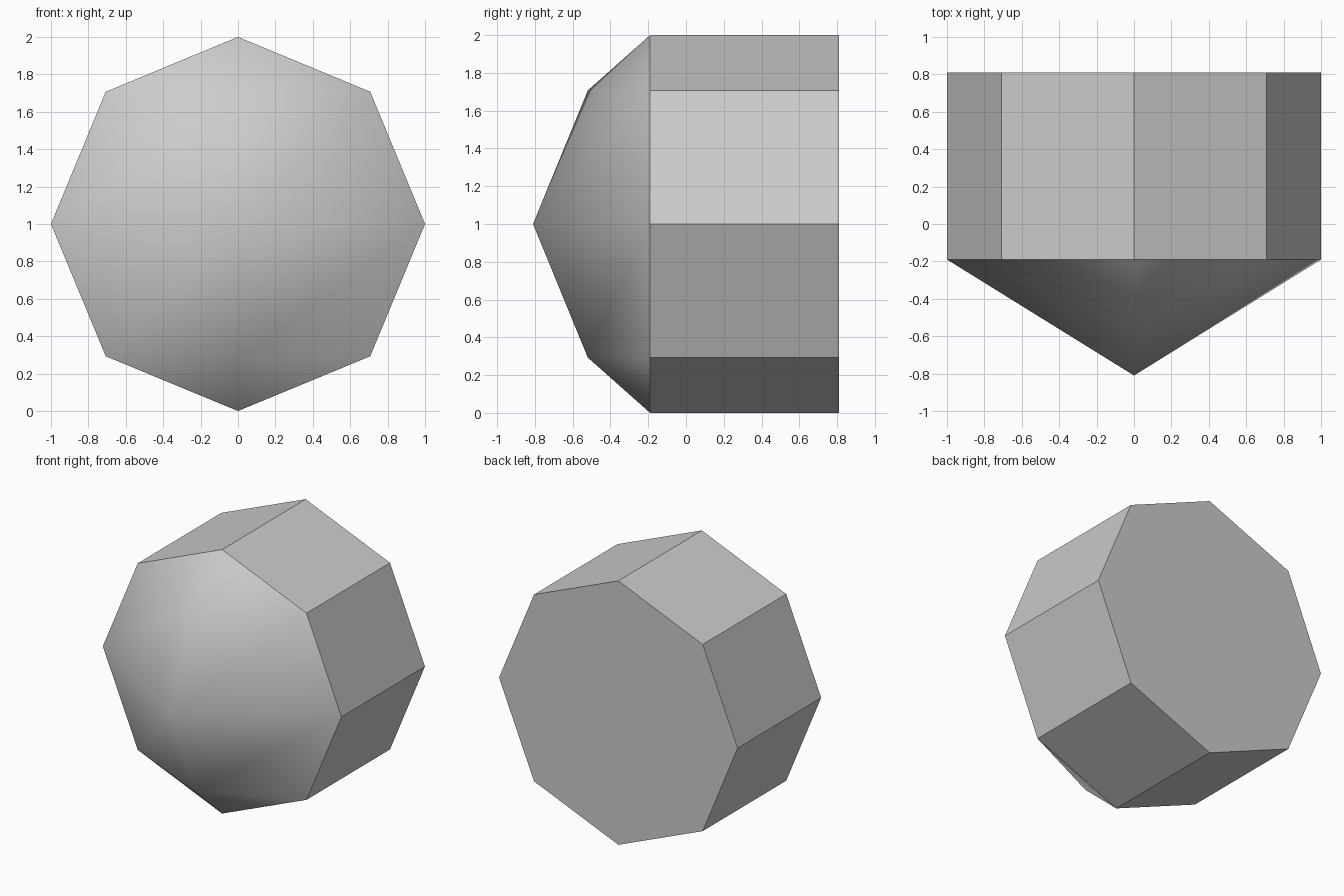
import bpy, bmesh
from math import pi, sqrt
from mathutils import Matrix, Vector

cube = bpy.data.objects.get("Cube")
if cube:
    bpy.data.objects.remove(cube)

grey = bpy.data.materials.new("light_grey")
grey.use_nodes = True
colour = (0.6, 0.6, 0.6, 1)
grey.diffuse_color = colour
grey.node_tree.nodes["Principled BSDF"].inputs["Base Color"].default_value = colour

RIM_Y, BACK_Y = -0.19, 0.81
CENTRE = Vector((0, RIM_Y, 1))


def finish(name, bm, smooth):
    bmesh.ops.recalc_face_normals(bm, faces=bm.faces[:])
    mesh = bpy.data.meshes.new(name)
    for face in bm.faces:
        face.smooth = smooth
    bm.to_mesh(mesh)
    bm.free()
    mesh.materials.append(grey)
    obj = bpy.data.objects.new(name, mesh)
    bpy.context.collection.objects.link(obj)
    return obj


# Eight-sided body, closed at the back and open where the dome meets it
bm = bmesh.new()
bmesh.ops.create_cone(bm, segments=8, radius1=1, radius2=1,
                      depth=BACK_Y - RIM_Y, cap_ends=True)
place = Matrix.Translation((0, (RIM_Y + BACK_Y) / 2, 1)) @ Matrix.Rotation(pi / 2, 4, "X")
bm.transform(place)
front = min(bm.faces, key=lambda f: f.calc_center_median().y)
bmesh.ops.delete(bm, geom=[front], context="FACES_ONLY")
finish("body", bm, False)

# Faceted front dome: upper half as triangles, repeated by a half turn
d = sqrt(0.5)
points = {
    "side_l": (-1, 0, 0), "side_r": (1, 0, 0),
    "corner_l": (-d, 0, d), "corner_r": (d, 0, d),
    "top": (0, 0, 1), "ridge": (0, -0.33, d), "tip": (0, -0.62, 0),
}
triangles = [
    ("corner_l", "ridge", "top"), ("ridge", "corner_r", "top"),
    ("side_l", "ridge", "corner_l"), ("side_l", "tip", "ridge"),
    ("tip", "corner_r", "ridge"), ("tip", "side_r", "corner_r"),
]
bm = bmesh.new()
for turn in (0, pi):
    spin = Matrix.Rotation(turn, 3, "Y")
    verts = {k: bm.verts.new(CENTRE + spin @ Vector(p)) for k, p in points.items()}
    for tri in triangles:
        bm.faces.new([verts[k] for k in tri])
bmesh.ops.remove_doubles(bm, verts=bm.verts[:], dist=0.001)
finish("front_dome", bm, True)
